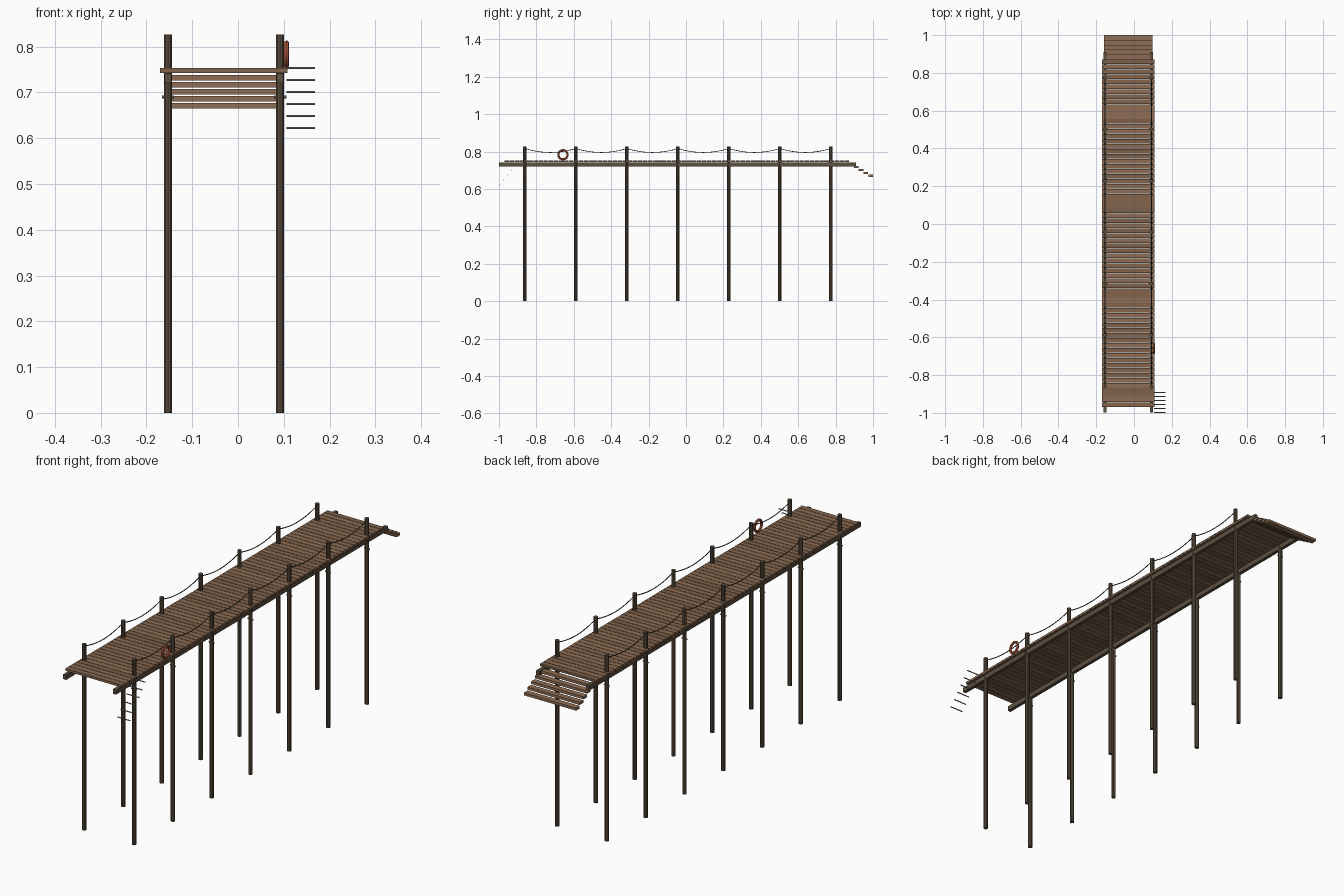
import bpy, math, random
from mathutils import Vector

if "Cube" in bpy.data.objects:
    bpy.data.objects.remove(bpy.data.objects["Cube"])

random.seed(4)


def mat(name, rgb):
    m = bpy.data.materials.new(name)
    m.diffuse_color = (*rgb, 1)
    m.use_nodes = True
    m.node_tree.nodes["Principled BSDF"].inputs["Base Color"].default_value = m.diffuse_color
    return m


PILE = mat("weathered_timber", (0.11, 0.08, 0.052))
PLANKS = [mat("plank_a", (0.23, 0.13, 0.075)), mat("plank_b", (0.27, 0.155, 0.09)),
          mat("plank_c", (0.20, 0.115, 0.065))]
ROPE = mat("rope", (0.07, 0.07, 0.06))
STEEL = mat("steel", (0.3, 0.3, 0.3))
ORANGE = mat("ring_orange", (0.6, 0.13, 0.06))

CX = -0.031                      # deck centre line
SIDES = {"left": -0.153, "right": 0.092}
PILE_Y = [-0.861 + i * 0.2725 for i in range(7)]


def finish(name, m, smooth=False):
    o = bpy.context.object
    o.name = name
    o.data.materials.append(m)
    if smooth:
        bpy.ops.object.shade_smooth_by_angle()
    return o


def box(name, loc, size, m):
    bpy.ops.mesh.primitive_cube_add(size=1, location=loc)
    bpy.context.object.scale = size
    return finish(name, m)


def cyl(name, loc, r, length, m, sides=10, along_x=False):
    rot = (0, math.pi / 2, 0) if along_x else (0, 0, 0)
    bpy.ops.mesh.primitive_cylinder_add(vertices=sides, radius=r, depth=length,
                                        location=loc, rotation=rot)
    return finish(name, m, True)


def rope(name, x, y0, y1):
    # sagging rope between two neighbouring piles
    c = bpy.data.curves.new(name, 'CURVE')
    c.dimensions = '3D'
    c.bevel_depth = 0.002
    c.bevel_resolution = 1
    s = c.splines.new('POLY')
    n = 12
    s.points.add(n)
    for i, p in enumerate(s.points):
        t = i / n
        p.co = (x, y0 + (y1 - y0) * t, 0.816 - 0.021 * 4 * t * (1 - t), 1)
    c.materials.append(ROPE)
    o = bpy.data.objects.new(name, c)
    bpy.context.collection.objects.link(o)


# Piles, bolts, stringers and ropes on both sides
for side, x in SIDES.items():
    box(f"{side}_stringer", (x, -0.0445, 0.7305), (0.015, 1.909, 0.021), PILE)
    for i, y in enumerate(PILE_Y):
        cyl(f"{side}_pile_{i}", (x, y, 0.413), 0.0093, 0.826, PILE)
        cyl(f"{side}_bolt_{i}", (x, y, 0.69), 0.003, 0.027, STEEL, 8, True)
    for i in range(6):
        rope(f"{side}_rope_{i}", x, PILE_Y[i], PILE_Y[i + 1])

# Deck planks with narrow gaps
N, Y0, Y1 = 70, -0.971, 0.872
pitch = (Y1 - Y0) / N
for i in range(N):
    box(f"deck_plank_{i}", (CX, Y0 + pitch * (i + 0.5), 0.748),
        (0.278, pitch - 0.0022, 0.0105), random.choice(PLANKS))

# Stepped ramp at the back end
for i in range(5):
    box(f"step_{i}", (CX, 0.884 + 0.0258 * i, 0.732 - 0.0153 * i),
        (0.257, 0.0255, 0.0115), PLANKS[1])

# Ladder rungs at the front right corner
for i in range(6):
    cyl(f"ladder_rung_{i}", (0.137, -0.892 - 0.0211 * i, 0.753 - 0.0262 * i),
        0.0023, 0.062, STEEL, 8, True)

# Life ring hung on the right side
bpy.ops.mesh.primitive_torus_add(major_radius=0.0245, minor_radius=0.0057,
                                 major_segments=24, minor_segments=10,
                                 location=(0.106, -0.658, 0.783),
                                 rotation=(0, math.pi / 2, 0))
finish("life_ring", ORANGE, True)
